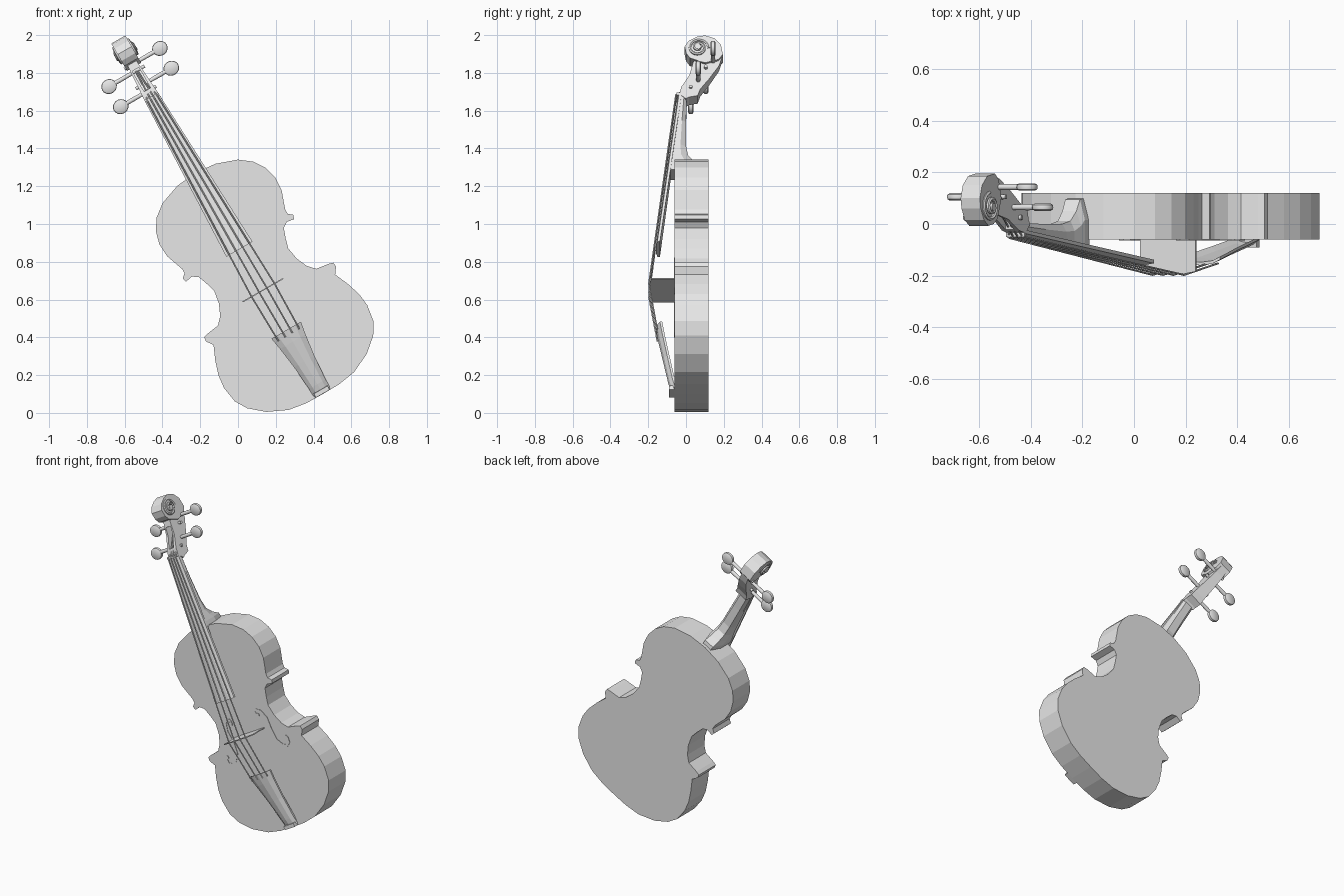
import bpy, bmesh, math
from mathutils import Matrix, Vector

if "Cube" in bpy.data.objects:
    bpy.data.objects.remove(bpy.data.objects["Cube"])

# The instrument is built upright (x across, z along) and leaned to one side
LEAN = Matrix.Translation((0.45, 0, 0.10)) @ Matrix.Rotation(math.radians(-30), 4, 'Y')

grey = bpy.data.materials.new("light_grey")
grey.use_nodes = True
grey.diffuse_color = (0.8, 0.8, 0.8, 1)
grey.node_tree.nodes["Principled BSDF"].inputs["Base Color"].default_value = (0.8, 0.8, 0.8, 1)


def loft(name, rings, smooth=False):
    """Skin a list of equal-length point rings and cap both ends."""
    bm = bmesh.new()
    loops = [[bm.verts.new(p) for p in ring] for ring in rings]
    n = len(loops[0])
    for a, b in zip(loops, loops[1:]):
        for i in range(n):
            j = (i + 1) % n
            bm.faces.new((a[i], a[j], b[j], b[i]))
    bm.faces.new(loops[0][::-1])
    bm.faces.new(loops[-1])
    bmesh.ops.recalc_face_normals(bm, faces=bm.faces)
    mesh = bpy.data.meshes.new(name)
    bm.to_mesh(mesh)
    bm.free()
    mesh.materials.append(grey)
    obj = bpy.data.objects.new(name, mesh)
    bpy.context.collection.objects.link(obj)
    obj.matrix_world = LEAN
    if smooth:
        bpy.ops.object.select_all(action='DESELECT')
        obj.select_set(True)
        bpy.context.view_layer.objects.active = obj
        bpy.ops.object.shade_smooth_by_angle(angle=math.radians(40))
    return obj


def circle(n):
    return [(math.cos(k * math.tau / n), math.sin(k * math.tau / n)) for k in range(n)]


def tube(name, path, radius, sides=8):
    """Round tube along a path."""
    pts = [Vector(p) for p in path]
    rings = []
    for i, p in enumerate(pts):
        t = (pts[min(i + 1, len(pts) - 1)] - pts[max(i - 1, 0)]).normalized()
        other = t.cross(Vector((1, 0, 0))).normalized()
        side = other.cross(t)
        rings.append([p + radius * (side * c + other * s) for c, s in circle(sides)])
    return loft(name, rings, True)


def side_profile(name, profile, width):
    """Extrude a (z, y) profile across x; width is a function of z."""
    return loft(name, [[(s * width(z), y, z) for z, y in profile] for s in (-1, 1)])


# Body: half outline, mirrored and extruded in depth
half = [(0, 0), (.1, .002), (.2, .018), (.307, .068), (.385, .135), (.424, .2), (.438, .29),
        (.43, .362), (.405, .44), (.372, .515), (.397, .55), (.395, .575), (.37, .582),
        (.3, .592), (.265, .63), (.238, .69), (.226, .76), (.24, .81), (.26, .865),
        (.29, .885), (.33, .878), (.338, .9), (.315, .92), (.315, .946), (.35, 1.045),
        (.354, 1.12), (.335, 1.19), (.295, 1.25), (.23, 1.3), (.117, 1.34), (0, 1.352)]
outline = half + [(-x, z) for x, z in half[-2:0:-1]]
loft("body", [[(x, y, z) for x, z in outline] for y in (-.06, .12)])


def board_y(z):
    """Front surface of the fingerboard."""
    return -.16 + .124 * (z - .885)


# Fingerboard with a gently arched face
rings = []
for z, w in ((.885, .08), (1.81, .042)):
    y = board_y(z)
    rings.append([(-w, y + .022, z), (-w, y + .008, z), (-w / 2, y + .001, z),
                  (w / 2, y + .001, z), (w, y + .008, z), (w, y + .022, z)])
loft("fingerboard", rings)

# Neck and heel
rings = []
for z, w, back in ((1.34, .055, .1), (1.375, .055, .095), (1.4, .052, .05), (1.44, .047, .012),
                   (1.5, .044, 0), (1.65, .041, 0), (1.82, .039, .005)):
    front = board_y(z) + .018
    mid = front + (back - front) * .55
    rings.append([(-w, front, z), (-w, mid, z), (-w * .6, back, z),
                  (w * .6, back, z), (w, mid, z), (w, front, z)])
loft("neck", rings)

# Nut
side_profile("nut", [(1.805, -.052), (1.82, -.05), (1.82, -.02), (1.805, -.02)], lambda z: .041)

# Pegbox, tapering towards the scroll, with a hollow for the strings
crown = [(2.03, .02), (2.06, 0), (2.1, -.007), (2.135, .015), (2.16, .06), (2.167, .1),
         (2.15, .15), (2.11, .185), (2.05, .195)]
pegbox = side_profile("pegbox", [(1.81, -.035), (1.855, -.025), (1.93, .018), (2, .035), (2.1, .06),
                                 (2.1, .18), (2.05, .193), (1.99, .175), (1.91, .125),
                                 (1.84, .075), (1.8, .062), (1.79, .015), (1.78, 0)],
                      lambda z: .042 - .07 * (z - 1.81))
cutter = side_profile("pegbox_cutter", [(1.86, -.1), (1.86, .03), (1.985, .11), (1.985, -.1)],
                      lambda z: .02)
cutter.hide_render = True
cut = pegbox.modifiers.new("hollow", 'BOOLEAN')
cut.object = cutter
cut.operation = 'DIFFERENCE'
cut.solver = 'EXACT'
bpy.ops.object.select_all(action='DESELECT')
pegbox.select_set(True)
bpy.context.view_layer.objects.active = pegbox
bpy.ops.object.modifier_apply(modifier=cut.name)
bpy.data.objects.remove(cutter)

# Scroll crown with a raised spiral and eye on each side
side_profile("scroll", crown + [(2.02, .17), (2.0, .1)], lambda z: .043)
for s, label in ((1, "left"), (-1, "right")):
    spiral = []
    for k in range(37):
        f = k / 36
        a = f * math.tau * 1.75
        r = .056 - .042 * f
        spiral.append((s * (.042 + .014 * f), .065 + r * math.cos(a), 2.09 + r * math.sin(a)))
    tube(label + "_scroll_spiral", spiral, .008, 6)
    loft(label + "_scroll_eye", [[(x * s, .065 + .016 * c, 2.09 + .016 * d) for c, d in circle(12)]
                                 for x in (.03, .062)], True)

# Tuning pegs: shaft and flattened round head
pegs = [(-1, 1.853, .025), (-1, 1.976, .105), (1, 2.016, .143), (1, 1.895, .065)]
for i, (s, z, y) in enumerate(pegs, 1):
    loft(f"peg_shaft_{i}", [[(s * x, y + r * c, z + r * d) for c, d in circle(10)]
                            for x, r in ((-.05, .009), (.1, .012), (.14, .011))], True)
    loft(f"peg_head_{i}", [[(s * .167 + .042 * k * c, y + h, z + .039 * k * d) for c, d in circle(18)]
                           for h, k in ((-.014, .75), (-.009, .95), (0, 1), (.009, .95), (.014, .75))],
         True)

# Bridge
top = [(.124, -.184), (.07, -.193), (0, -.196), (-.07, -.193), (-.124, -.184)]
loft("bridge", [[(x, y, z) for x, y in [(-.124, -.058), (.124, -.058)] + top] for z in (.632, .638)])

# Tailpiece: arched shell, flaring towards the bridge
rings = []
for z, w, y in ((.005, .05, -.078), (.06, .051, -.093), (.2, .062, -.122), (.32, .078, -.147),
                (.39, .09, -.16)):
    arch = [(-1, .022), (-.6, .006), (0, 0), (.6, .006), (1, .022)]
    rings.append([(k * w, y + d, z) for k, d in arch] +
                 [(k * w, y + d + .012, z) for k, d in arch[::-1]])
loft("tailpiece", rings)
side_profile("tail_saddle", [(.002, -.09), (.025, -.09), (.03, -.055), (.002, -.055)], lambda z: .042)

# Strings, from tailpiece over bridge and nut to the pegs
for i, (s, z, y) in enumerate(pegs, 1):
    k = (i - 2.5) / 1.5
    tube(f"string_{i}", [(.064 * k, -.152, .36), (.07 * k, -.197, .635),
                         (.03 * k, -.054, 1.812), (.014 * k, y - .008, z)], .004, 6)

# Sound holes: curled ribbons with round ends, on both halves
curl = [(.108, .723, .007), (.106, .75, .005), (.125, .757, .006), (.15, .742, .007),
        (.17, .69, .01), (.163, .614, .012), (.17, .541, .01), (.205, .498, .007),
        (.235, .487, .006), (.26, .5, .005), (.262, .537, .007)]
for s, label in ((1, "left"), (-1, "right")):
    rings = []
    for i, (x, z, w) in enumerate(curl):
        a, b = curl[max(i - 1, 0)], curl[min(i + 1, len(curl) - 1)]
        t = Vector((b[0] - a[0], b[1] - a[1])).normalized() * w
        rings.append([(s * (x + e * t.y), y, z - e * t.x)
                      for e, y in ((-1, -.057), (1, -.057), (1, -.063), (-1, -.063))])
    loft(label + "_sound_hole", rings)
    for x, z, end in ((.116, .724, "upper"), (.254, .537, "lower")):
        loft(f"{label}_{end}_sound_hole_end",
             [[(s * x + .013 * c, y, z + .013 * d) for c, d in circle(12)] for y in (-.057, -.064)])
